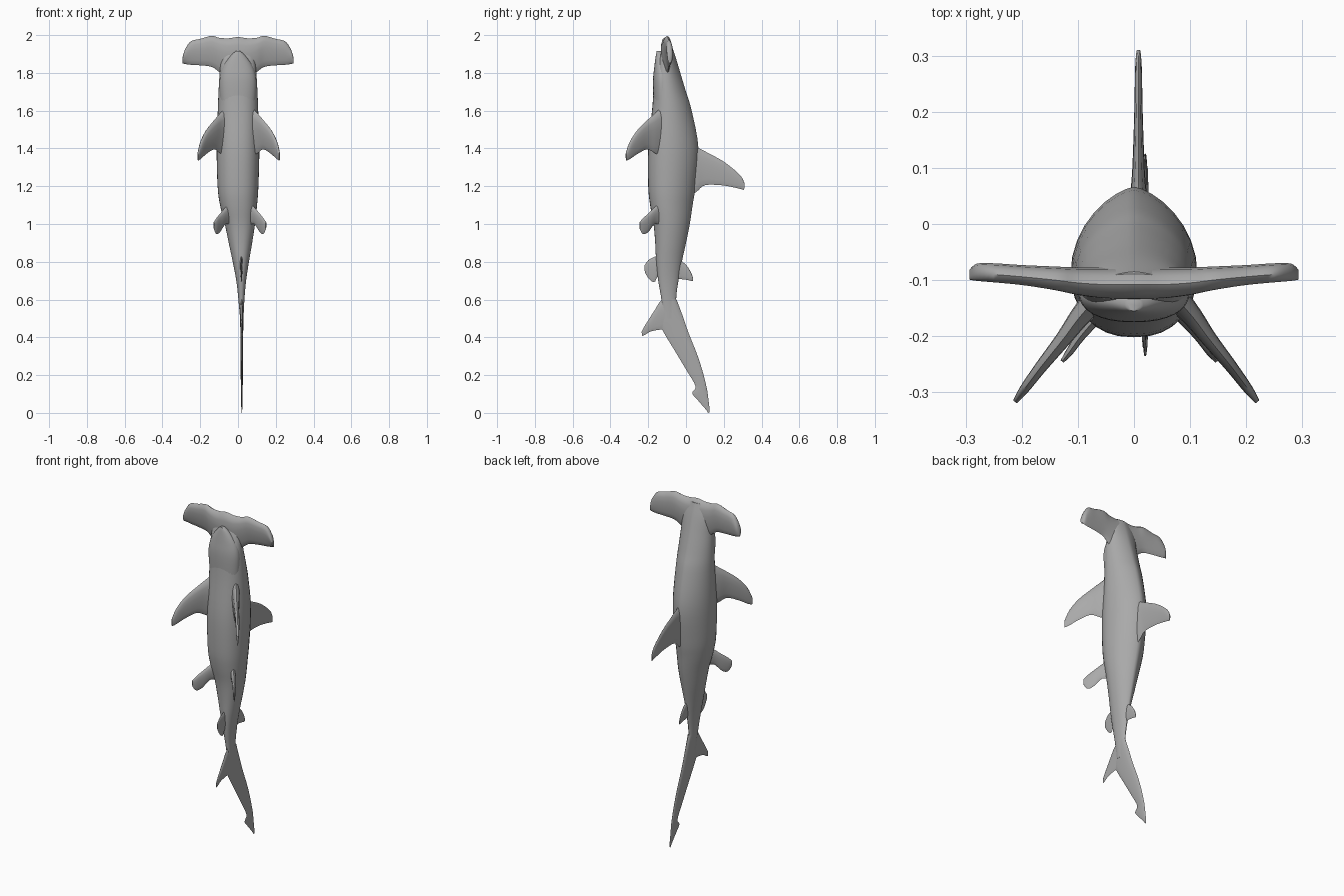
import bpy, bmesh, math
from mathutils import Vector

grey = bpy.data.materials.new("shark grey")
grey.diffuse_color = (0.4, 0.4, 0.4, 1)


def smooth_stations(st, n=4):
    """Catmull-Rom interpolation between tuples of numbers."""
    out = []
    for i in range(len(st) - 1):
        p0, p1, p2 = st[max(i - 1, 0)], st[i], st[i + 1]
        p3 = st[min(i + 2, len(st) - 1)]
        for k in range(n):
            t = k / n
            out.append(tuple(
                0.5 * (2 * b + (c - a) * t + (2 * a - 5 * b + 4 * c - d) * t * t
                       + (3 * b - a - 3 * c + d) * t ** 3)
                for a, b, c, d in zip(p0, p1, p2, p3)))
    return out + [st[-1]]


def loft(name, rings):
    bm = bmesh.new()
    vs = [[bm.verts.new(p) for p in r] for r in rings]
    n = len(vs[0])
    for a, b in zip(vs, vs[1:]):
        for i in range(n):
            j = (i + 1) % n
            bm.faces.new((a[i], a[j], b[j], b[i]))
    bm.faces.new(vs[0])
    bm.faces.new(vs[-1])
    bmesh.ops.recalc_face_normals(bm, faces=bm.faces[:])
    for f in bm.faces:
        f.smooth = True
    me = bpy.data.meshes.new(name)
    bm.to_mesh(me)
    bm.free()
    me.materials.append(grey)
    ob = bpy.data.objects.new(name, me)
    bpy.context.collection.objects.link(ob)
    bpy.ops.object.select_all(action='DESELECT')
    ob.select_set(True)
    bpy.context.view_layer.objects.active = ob
    bpy.ops.object.shade_smooth_by_angle(angle=math.radians(60))
    return ob


def trunk(name, stations, n=32):
    """Stations: z, centre x, half width, belly y, back y."""
    rings = []
    for z, cx, w, front, back in smooth_stations(stations):
        yw = front + 0.42 * (back - front)
        ring = []
        for k in range(n):
            a = 2 * math.pi * k / n
            c, s = math.cos(a), math.sin(a)
            x = math.copysign(abs(c) ** (1.35 if s > 0 else 0.85), c) * w
            y = yw + s * ((back - yw) if s > 0 else (yw - front))
            ring.append((cx + x, y, z))
        rings.append(ring)
    return loft(name, rings)


def fin(name, stations, normal, n=14):
    """Stations: leading point xyz, trailing point xyz, half thickness."""
    nv = Vector(normal).normalized()
    rings = []
    for s in smooth_stations(stations):
        lead, trail, th = Vector(s[:3]), Vector(s[3:6]), s[6]
        mid, half = (lead + trail) / 2, (lead - trail) / 2
        ring = []
        for k in range(n):
            a = 2 * math.pi * k / n
            c = math.cos(a)
            ring.append(mid + half * c + nv * (th * math.sin(a) * (0.8 + 0.3 * c)))
        rings.append(ring)
    return loft(name, rings)


# Main body
trunk("body", [
    (1.97, 0, .05, -.115, -.085), (1.9, 0, .085, -.135, -.06),
    (1.8, 0, .097, -.165, -.03), (1.7, 0, .103, -.172, 0),
    (1.6, 0, .107, -.18, .03), (1.4, 0, .113, -.2, .066),
    (1.2, 0, .108, -.2, .05), (1.1, .003, .098, -.19, .035),
    (1.0, .01, .08, -.172, .02), (.9, .013, .062, -.163, 0),
    (.8, .015, .043, -.158, -.022), (.7, .017, .026, -.147, -.04),
    (.6, .018, .016, -.13, -.052), (.5, .02, .009, -.12, -.04)])

# Lower jaw
trunk("jaw", [
    (1.915, 0, .012, -.155, -.13), (1.89, 0, .04, -.16, -.11),
    (1.83, 0, .08, -.168, -.08), (1.75, 0, .098, -.175, -.06),
    (1.6, 0, .09, -.17, -.05)])

# Wide hammer: x, top z, bottom z, y, half thickness
side = [(.05, 1.983, 1.77, -.1, .033), (.1, 1.986, 1.805, -.097, .029),
        (.14, 1.996, 1.832, -.092, .025), (.2, 1.98, 1.84, -.086, .021),
        (.25, 1.967, 1.843, -.082, .02), (.28, 1.925, 1.847, -.081, .018),
        (.293, 1.885, 1.85, -.085, .01)]
span = ([(-s[0],) + s[1:] for s in reversed(side)]
        + [(0, 1.99, 1.76, -.1, .034)] + side)
fin("hammer", [(x, y - .008, zt, x, y, zb, th) for x, zt, zb, y, th in span],
    (0, 1, 0))

# Paired fins: offset x, y, leading z, trailing z, half thickness
pectoral = [(.06, -.12, 1.63, 1.35, .03), (.1, -.165, 1.585, 1.375, .022),
            (.13, -.205, 1.55, 1.395, .017), (.17, -.255, 1.5, 1.372, .013),
            (.2, -.295, 1.44, 1.345, .01), (.216, -.317, 1.38, 1.335, .005)]
pelvic = [(.045, -.13, 1.12, .99, .018), (.075, -.165, 1.09, 1.0, .013),
          (.105, -.2, 1.055, .957, .01), (.125, -.228, 1.03, .947, .008),
          (.138, -.245, 1.01, .975, .004)]
for label, sgn in (("right", 1), ("left", -1)):
    for name, st, cx in (("pectoral_fin", pectoral, .004),
                         ("pelvic_fin", pelvic, .01)):
        fin(f"{name}_{label}",
            [(cx + sgn * x, y, zl, cx + sgn * x, y, zt, th)
             for x, y, zl, zt, th in st], (sgn * .8, .62, 0))


# Fins on the centre plane: leading y, z, trailing y, z, half thickness
def centre_fin(name, cx, st):
    fin(name, [(cx, a, b, cx, c, d, th) for a, b, c, d, th in st], (1, 0, 0))


centre_fin("dorsal_fin", .008, [
    (.02, 1.48, .0, 1.14, .022), (.06, 1.41, .055, 1.17, .017),
    (.1, 1.385, .1, 1.205, .013), (.2, 1.33, .19, 1.205, .009),
    (.285, 1.26, .27, 1.19, .007), (.31, 1.215, .308, 1.18, .004)])
centre_fin("second_dorsal_fin", .018, [
    (-.06, .83, -.06, .71, .012), (-.025, .805, -.025, .708, .008),
    (.005, .778, .01, .703, .006), (.028, .74, .032, .698, .004),
    (.037, .715, .038, .7, .002)])
centre_fin("anal_fin", .018, [
    (-.12, .85, -.12, .72, .012), (-.15, .833, -.15, .72, .009),
    (-.17, .825, -.168, .692, .007), (-.2, .808, -.197, .71, .005),
    (-.22, .78, -.218, .745, .003)])
centre_fin("tail_upper_lobe", .02, [
    (-.05, .6, -.13, .6, .014), (-.02, .52, -.15, .5, .011),
    (.015, .42, -.12, .43, .009), (.055, .32, -.06, .33, .008),
    (.085, .23, 0, .23, .007), (.108, .14, .05, .142, .006),
    (.115, .1, .033, .105, .005), (.12, .06, .06, .07, .004),
    (.125, .02, .105, .018, .003), (.125, .004, .117, 0, .002)])
centre_fin("tail_lower_lobe", .02, [
    (-.08, .6, -.06, .46, .01), (-.13, .595, -.11, .445, .009),
    (-.165, .545, -.155, .438, .008), (-.2, .49, -.19, .43, .006),
    (-.225, .45, -.22, .412, .004), (-.235, .43, -.233, .408, .002)])
